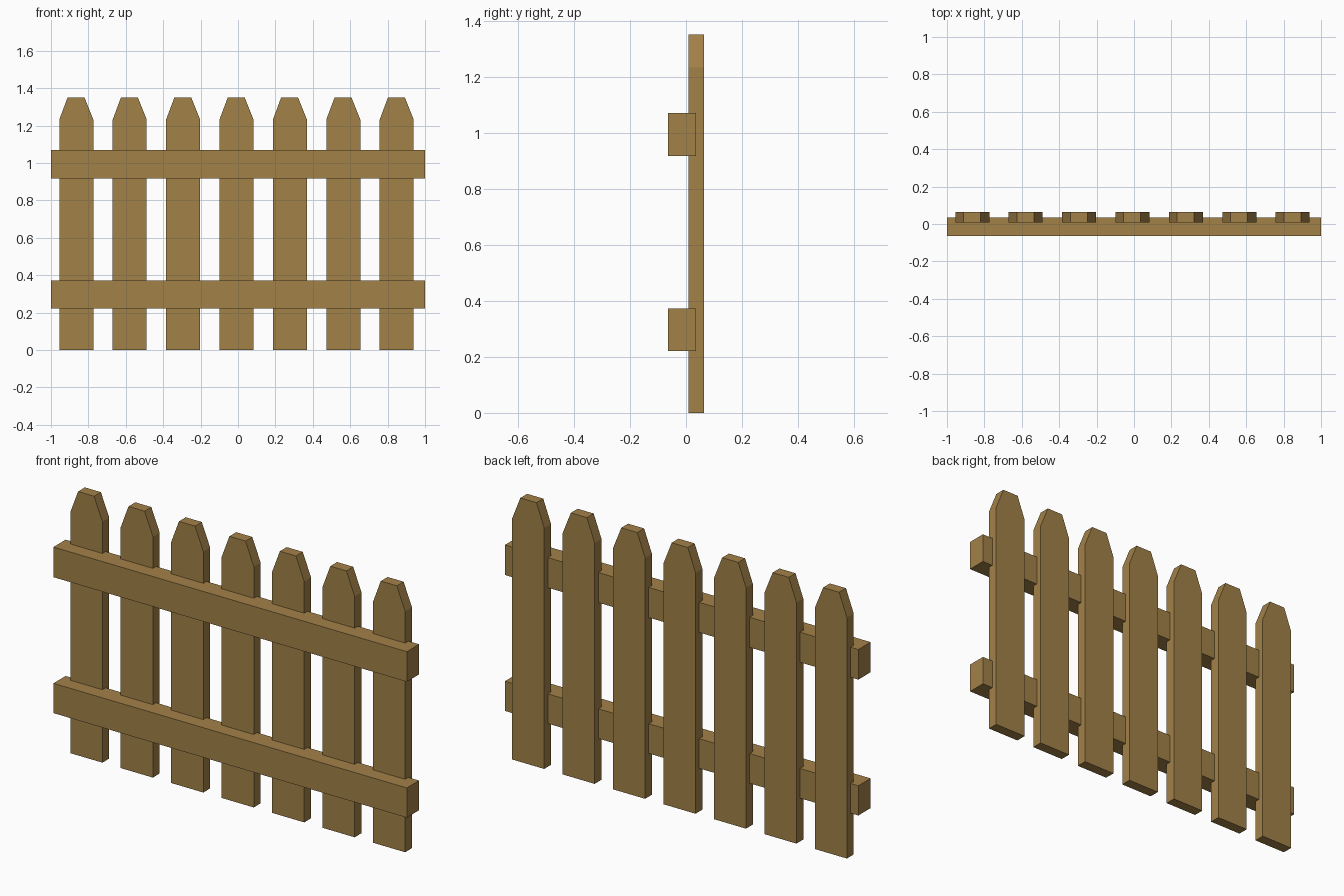
import bpy, bmesh

if "Cube" in bpy.data.objects:
    bpy.data.objects.remove(bpy.data.objects["Cube"])

wood = bpy.data.materials.new("wood")
wood.diffuse_color = (0.36, 0.22, 0.065, 1)
wood.use_nodes = True
wood.node_tree.nodes["Principled BSDF"].inputs["Base Color"].default_value = wood.diffuse_color


def extruded_profile(name, profile, y0, y1):
    """Extrude an (x, z) outline from y0 to y1."""
    bm = bmesh.new()
    face = bm.faces.new([bm.verts.new((x, y0, z)) for x, z in profile])
    new = bmesh.ops.extrude_face_region(bm, geom=[face])["geom"]
    verts = [v for v in new if isinstance(v, bmesh.types.BMVert)]
    bmesh.ops.translate(bm, verts=verts, vec=(0, y1 - y0, 0))
    bmesh.ops.recalc_face_normals(bm, faces=bm.faces)
    mesh = bpy.data.meshes.new(name)
    bm.to_mesh(mesh)
    bm.free()
    mesh.materials.append(wood)
    obj = bpy.data.objects.new(name, mesh)
    bpy.context.collection.objects.link(obj)
    return obj


# Seven pickets with clipped corners at the top
picket = [(-0.091, 0), (0.091, 0), (0.091, 1.232),
          (0.044, 1.35), (-0.047, 1.35), (-0.091, 1.232)]
for i in range(7):
    obj = extruded_profile(f"picket_{i + 1}", picket, 0.009, 0.064)
    obj.location.x = -0.008 + (i - 3) * 0.2855

# Two horizontal rails, notched into the picket fronts
for name, z0, z1 in (("lower_rail", 0.221, 0.373), ("upper_rail", 0.916, 1.07)):
    extruded_profile(name, [(-1, z0), (1, z0), (1, z1), (-1, z1)], -0.064, 0.035)
